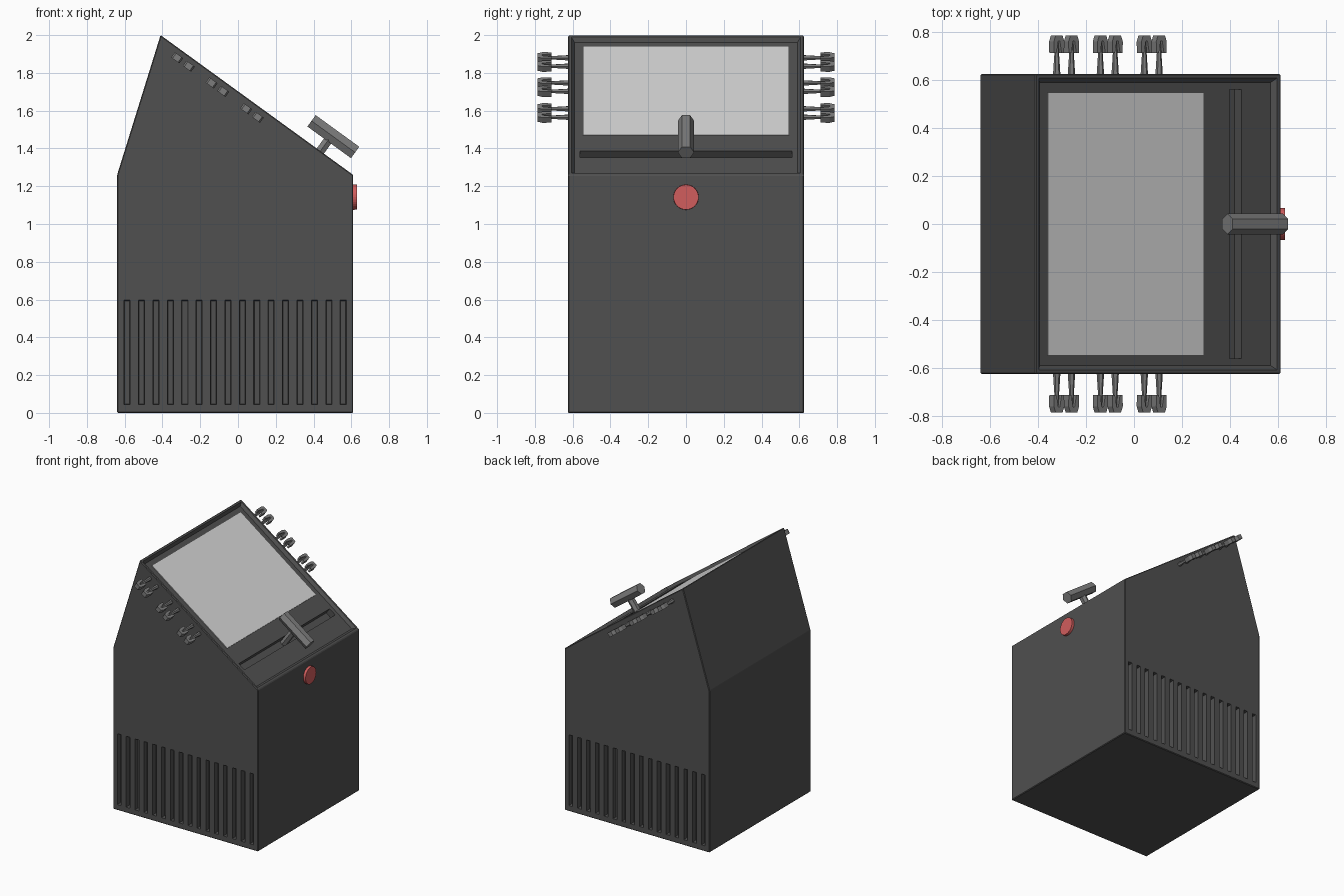
import bpy, bmesh, math
from mathutils import Matrix, Vector

if "Cube" in bpy.data.objects:
    bpy.data.objects.remove(bpy.data.objects["Cube"])


def material(name, rgb):
    m = bpy.data.materials.new(name)
    m.diffuse_color = (*rgb, 1)
    m.use_nodes = True
    m.node_tree.nodes["Principled BSDF"].inputs["Base Color"].default_value = m.diffuse_color
    return m


DARK = material("dark grey", (0.08, 0.08, 0.08))
GREY = material("mid grey", (0.2, 0.2, 0.2))
LIGHT = material("light grey", (0.66, 0.66, 0.66))
RED = material("red", (0.64, 0.11, 0.11))


def finish(name, bm, mat):
    bmesh.ops.recalc_face_normals(bm, faces=bm.faces[:])
    me = bpy.data.meshes.new(name)
    bm.to_mesh(me)
    bm.free()
    me.materials.append(mat)
    ob = bpy.data.objects.new(name, me)
    bpy.context.collection.objects.link(ob)
    return ob


def prism(bm, pts, half, place):
    """Extrude a closed outline symmetrically; place maps (a, b, side) to a point."""
    rings = [[bm.verts.new(place(a, b, s * half)) for a, b in pts] for s in (-1, 1)]
    n = len(pts)
    faces = [bm.faces.new(r) for r in rings]
    for i in range(n):
        j = (i + 1) % n
        faces.append(bm.faces.new((rings[0][i], rings[0][j], rings[1][j], rings[1][i])))
    return faces


def box(bm, size, mat):
    return bmesh.ops.create_cube(bm, size=1, matrix=mat @ Matrix.Diagonal((*size, 1)))["verts"]


def cone(bm, sides, r1, r2, depth, mat):
    bmesh.ops.create_cone(bm, cap_ends=True, segments=sides, radius1=r1, radius2=r2,
                          depth=depth, matrix=mat)


def frame(x, y, z, origin):
    m = Matrix((x, y, z)).transposed().to_4x4()
    m.translation = origin
    return m


# Frame of the sloped console face: x runs down the slope, z points out of it
TOP, LOW = Vector((-0.41, 0, 2.0)), Vector((0.61, 0, 1.26))
D = (LOW - TOP).normalized()
Y = Vector((0, 1, 0))
N = D.cross(Y)
SLOPE = frame(D, Y, N, TOP)
HALF = 0.625

# Cabinet body with a chamfered recess in the slope
bm = bmesh.new()
prism(bm, [(-0.64, 0), (0.61, 0), (0.61, 1.26), (-0.41, 2.0), (-0.64, 1.26)], HALF,
      lambda a, b, s: Vector((a, s, b)))
bmesh.ops.recalc_face_normals(bm, faces=bm.faces[:])
panel = max(bm.faces, key=lambda f: f.normal.dot(N))
outer = [e for e in bm.edges]
bmesh.ops.inset_region(bm, faces=[panel], thickness=0.025, depth=0)
bmesh.ops.inset_region(bm, faces=[panel], thickness=0.025, depth=-0.022)
bmesh.ops.bevel(bm, geom=[e for e in outer if e.is_valid], offset=0.005, segments=1,
                affect='EDGES', profile=0.5)
body = finish("cabinet_body", bm, DARK)

# Cutters: tapered vent slots on both sides and the lever slot
bm = bmesh.new()
for side in (-1, 1):
    for i in range(16):
        x = -0.587 + i * 1.144 / 15
        c = Vector((x, side * HALF, 0.32))
        for v in box(bm, (0.038, 0.07, 0.56), Matrix.Translation(c)):
            if abs(v.co.y) < HALF:
                v.co.x = x + (v.co.x - x) * 0.7
                v.co.z = 0.32 + (v.co.z - 0.32) * 0.975
box(bm, (0.06, 1.12, 0.1), SLOPE @ Matrix.Translation((1.045, 0, -0.022)))
cutter = finish("slot_cutter", bm, DARK)
cutter.hide_render = True
mod = body.modifiers.new("slots", 'BOOLEAN')
mod.operation = 'DIFFERENCE'
mod.solver = 'EXACT'
mod.object = cutter
bpy.context.view_layer.update()
cut = bpy.data.meshes.new_from_object(body.evaluated_get(bpy.context.evaluated_depsgraph_get()))
body.modifiers.clear()
body.data = cut
bpy.data.objects.remove(cutter)

# Screen plate lying in the recess
bm = bmesh.new()
box(bm, (0.80, 1.09, 0.008), SLOPE @ Matrix.Translation((0.476, 0, -0.021)))
finish("screen", bm, LIGHT)

# Lever: hexagonal grip on a short stem
bm = bmesh.new()
cone(bm, 6, 0.043, 0.043, 0.285,
     SLOPE @ Matrix.Translation((1.056, 0, 0.102)) @ Matrix.Rotation(math.pi / 2, 4, 'Y'))
cone(bm, 6, 0.027, 0.027, 0.15, SLOPE @ Matrix.Translation((1.045, 0, 0.005)))
finish("lever", bm, GREY)

# Round red button on the right face
bm = bmesh.new()
cone(bm, 32, 0.068, 0.066, 0.04,
     Matrix.Translation((0.609, 0, 1.142)) @ Matrix.Rotation(math.pi / 2, 4, 'Y'))
finish("button", bm, RED)

# Side pegs: tapered stem with a forked head, in three pairs per side
HEAD = [(0.026, 0.087), (0.027, 0.135), (0.018, 0.16), (-0.018, 0.16), (-0.027, 0.135),
        (-0.026, 0.087), (-0.013, 0.087), (-0.004, 0.138), (0.004, 0.138), (0.013, 0.087)]
for side, label in ((-1, "front"), (1, "back")):
    bm = bmesh.new()
    for x, z in ((-0.322, 1.88), (-0.14, 1.747), (0.043, 1.61)):
        for k in (0, 1):
            out = Y * side
            m = frame(D, out.cross(D), out,
                      Vector((x, side * HALF, z)) + D * (0.076 * k))
            cone(bm, 6, 0.016, 0.006, 0.155, m @ Matrix.Translation((0, 0, 0.0675)))
            prism(bm, HEAD, 0.017, lambda a, b, s: m @ Vector((a, s, b)))
    finish(label + "_pegs", bm, GREY)
